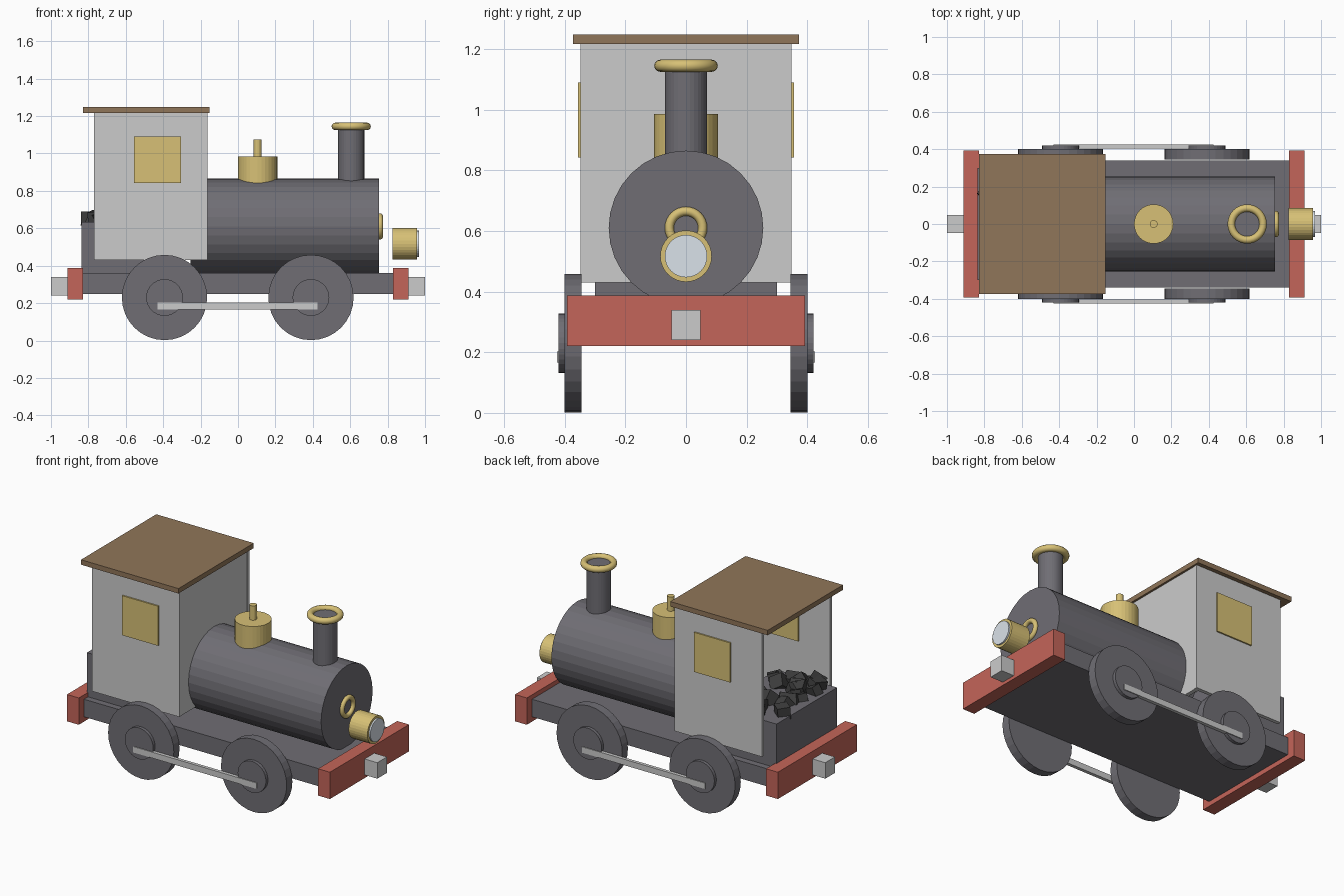
import bpy, math, random
from mathutils import Vector

if "Cube" in bpy.data.objects:
    bpy.data.objects.remove(bpy.data.objects["Cube"])

random.seed(4)


def mat(name, rgb):
    m = bpy.data.materials.new(name)
    m.diffuse_color = (*rgb, 1)
    m.use_nodes = True
    m.node_tree.nodes["Principled BSDF"].inputs["Base Color"].default_value = m.diffuse_color
    return m


RED = mat("red_paint", (0.55, 0.13, 0.10))
BRASS = mat("brass", (0.68, 0.53, 0.18))
WOOD = mat("brown_roof", (0.28, 0.18, 0.10))
GLASS = mat("lamp_glass", (0.70, 0.76, 0.82))
COAL = mat("coal", (0.05, 0.05, 0.05))
IRON = mat("dark_iron", (0.16, 0.155, 0.175))


def finish(name, m):
    o = bpy.context.object
    o.name = name
    if m:
        o.data.materials.append(m)
    return o


def box(name, x, y, z, m=None):
    """Box from (min, max) ranges on each axis."""
    lo, hi = Vector((x[0], y[0], z[0])), Vector((x[1], y[1], z[1]))
    bpy.ops.mesh.primitive_cube_add(size=1, location=(lo + hi) / 2)
    o = finish(name, m)
    for v in o.data.vertices:
        v.co = Vector(c * s for c, s in zip(v.co, hi - lo))
    return o


ROT = {"x": (0, math.pi / 2, 0), "y": (math.pi / 2, 0, 0), "z": (0, 0, 0)}


def cyl(name, axis, r, span, centre, m=None, sides=32):
    """Cylinder along an axis; centre gives the other two coordinates."""
    loc = list(centre)
    loc.insert("xyz".index(axis), sum(span) / 2)
    bpy.ops.mesh.primitive_cylinder_add(vertices=sides, radius=r, depth=span[1] - span[0],
                                        location=loc, rotation=ROT[axis])
    return finish(name, m)


def ring(name, axis, major, minor, loc, m):
    bpy.ops.mesh.primitive_torus_add(major_radius=major, minor_radius=minor, major_segments=32,
                                     minor_segments=12, location=loc, rotation=ROT[axis])
    o = finish(name, m)
    bpy.ops.object.shade_smooth()
    return o


# chassis
box("frame", (-0.84, 0.83), (-0.34, 0.34), (0.25, 0.36), IRON)
for end, s in (("front", 1), ("rear", -1)):
    box(end + "_buffer_beam", sorted((s * 0.83, s * 0.912)), (-0.392, 0.392), (0.22, 0.388), RED)
    box(end + "_coupler", sorted((s * 0.90, s * 1.0)), (-0.048, 0.048), (0.24, 0.34))

# boiler and fittings
cyl("boiler", "x", 0.255, (-0.255, 0.755), (0, 0.61), IRON)
cyl("chimney", "z", 0.07, (0.80, 1.145), (0.605, 0), IRON)
ring("chimney_rim", "z", 0.085, 0.02, (0.605, 0, 1.145), BRASS)
cyl("steam_dome", "z", 0.105, (0.80, 0.985), (0.105, 0), BRASS)
cyl("whistle", "z", 0.021, (0.97, 1.075), (0.105, 0), BRASS, 16)
ring("smokebox_ring", "x", 0.055, 0.015, (0.76, 0, 0.61), BRASS)
cyl("headlamp", "x", 0.085, (0.827, 0.957), (0, 0.517), BRASS)
cyl("headlamp_glass", "x", 0.07, (0.94, 0.967), (0, 0.517), GLASS)

# cab, open at the back
box("cab_front_wall", (-0.19, -0.165), (-0.345, 0.345), (0.43, 1.22))
box("roof", (-0.828, -0.152), (-0.373, 0.373), (1.217, 1.248), WOOD)

# sides: cab wall, window, wheels and coupling rod
for side, s in (("left", 1), ("right", -1)):
    def y(a, b):
        return sorted((s * a, s * b))
    box(side + "_cab_wall", (-0.77, -0.163), y(0.325, 0.348), (0.43, 1.22))
    box(side + "_window", (-0.555, -0.305), y(0.317, 0.357), (0.842, 1.09), BRASS)
    for end, x in (("rear", -0.393), ("front", 0.39)):
        cyl(f"{side}_{end}_wheel", "y", 0.228, y(0.344, 0.40), (x, 0.23), IRON)
        cyl(f"{side}_{end}_hub", "y", 0.098, y(0.39, 0.42), (x, 0.23), IRON)
    box(side + "_coupling_rod", (-0.43, 0.425), y(0.404, 0.425), (0.166, 0.203))

# bunker with lumps of coal
box("coal_bunker", (-0.838, -0.42), (-0.30, 0.30), (0.36, 0.635), IRON)
for i in range(32):
    r = random.uniform(0.03, 0.045)
    c = Vector((random.uniform(-0.79, -0.48), random.uniform(-0.25, 0.25), random.uniform(0.63, 0.655)))
    o = box(f"coal_lump_{i}", *[(a - r, a + r) for a in c], COAL)
    o.rotation_euler = [random.uniform(0, 3) for _ in range(3)]
